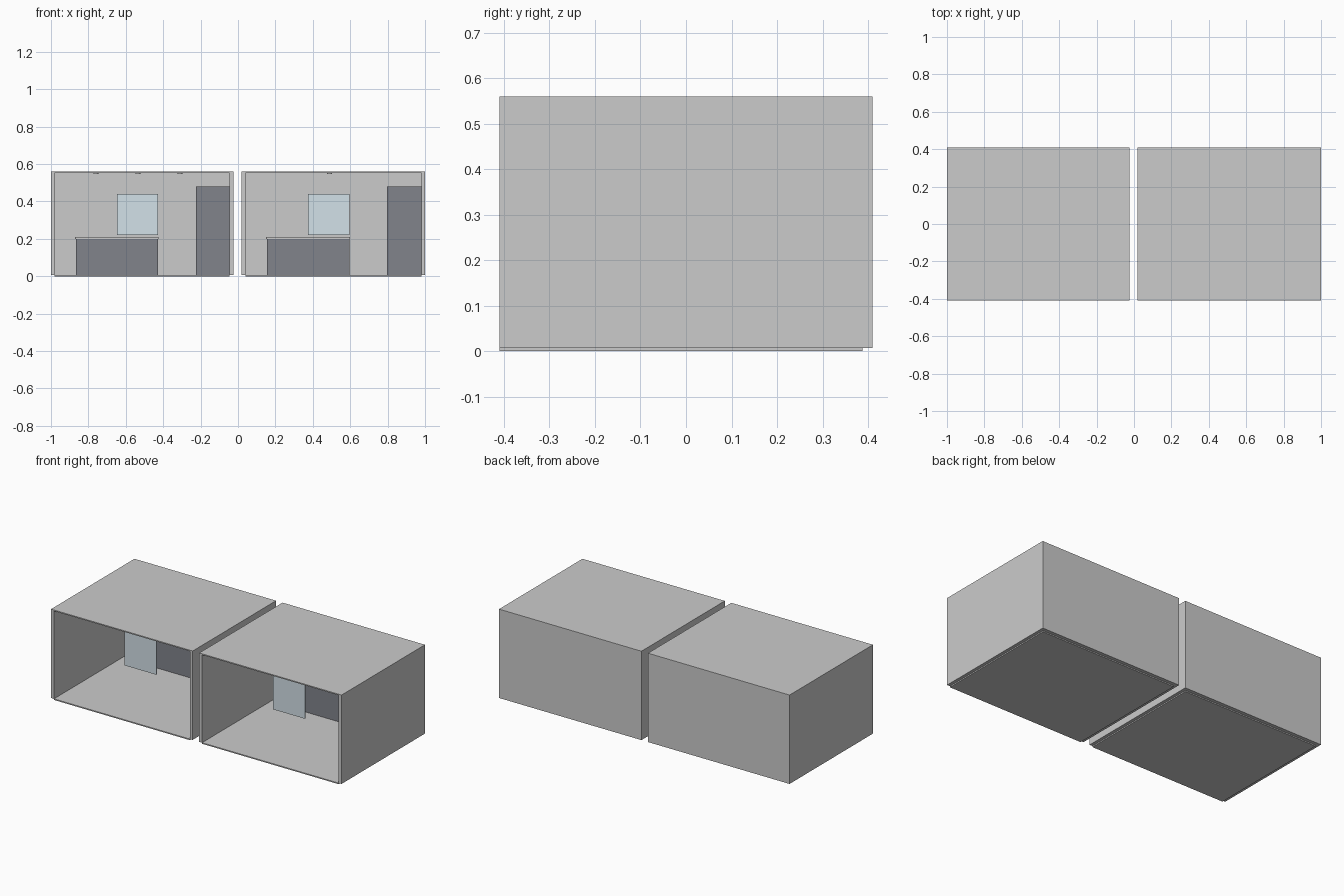
import bpy, bmesh
from mathutils import Matrix, Vector

if "Cube" in bpy.data.objects:
    bpy.data.objects.remove(bpy.data.objects["Cube"])


def material(name, rgb):
    m = bpy.data.materials.new(name)
    m.diffuse_color = (*rgb, 1)
    m.use_nodes = True
    m.node_tree.nodes["Principled BSDF"].inputs["Base Color"].default_value = m.diffuse_color
    return m


DARK = material("dark_grey", (0.22, 0.23, 0.26))
GLASS = material("pale_blue", (0.65, 0.75, 0.81))


def finish(name, bm, mat):
    me = bpy.data.meshes.new(name)
    bm.to_mesh(me)
    bm.free()
    ob = bpy.data.objects.new(name, me)
    bpy.context.collection.objects.link(ob)
    if mat:
        me.materials.append(mat)
    return ob


def box(name, x, y, z, mat=None):
    bm = bmesh.new()
    size = Vector((x[1] - x[0], y[1] - y[0], z[1] - z[0]))
    mid = Vector((sum(x), sum(y), sum(z))) / 2
    bmesh.ops.create_cube(bm, size=1, matrix=Matrix.Translation(mid) @ Matrix.Diagonal((*size, 1)))
    return finish(name, bm, mat)


def downlight(name, x, y):
    bm = bmesh.new()
    bmesh.ops.create_cone(bm, cap_ends=True, segments=16, radius1=0.013, radius2=0.013,
                          depth=0.006, matrix=Matrix.Translation((x, y, 0.55)))
    return finish(name, bm, None)


FRONT, BACK, INNER_BACK = -0.41, 0.41, 0.388
BASE, CEILING, TOP, WALL = 0.007, 0.553, 0.56, 0.02


def room(tag, x0, x1, counter, pane, cabinet_x, lights):
    a, b = x0 + WALL, x1 - WALL
    # shell, open at the front
    box(tag + "_floor", (a, b), (FRONT, INNER_BACK), (0, BASE))
    box(tag + "_left_wall", (x0, a), (FRONT, BACK), (BASE, CEILING))
    box(tag + "_right_wall", (b, x1), (FRONT, BACK), (BASE, CEILING))
    box(tag + "_back_wall", (a, b), (INNER_BACK, BACK), (BASE, CEILING))
    box(tag + "_roof", (x0, x1), (FRONT, BACK), (CEILING, TOP))
    # furniture along the back wall
    box(tag + "_counter", counter, (0.26, INNER_BACK), (BASE, 0.2), DARK)
    box(tag + "_countertop", (counter[0] - 0.004, counter[1] + 0.004),
        (0.255, INNER_BACK), (0.2, 0.21))
    box(tag + "_tall_cabinet", (cabinet_x, b), (0.26, INNER_BACK), (BASE, 0.48), DARK)
    # hanging glass pane
    box(tag + "_glass_pane", pane, (-0.19, -0.186), (0.22, 0.44), GLASS)
    # ceiling lights
    for i, x in enumerate(lights):
        downlight(f"{tag}_ceiling_light_{i + 1}", x, 0)


room("left_room", -1.0, -0.025, (-0.867, -0.428), (-0.648, -0.428), -0.225,
     (-0.76, -0.535, -0.31))
room("right_room", 0.02, 1.0, (0.155, 0.595), (0.375, 0.595), 0.797, (0.49,))
